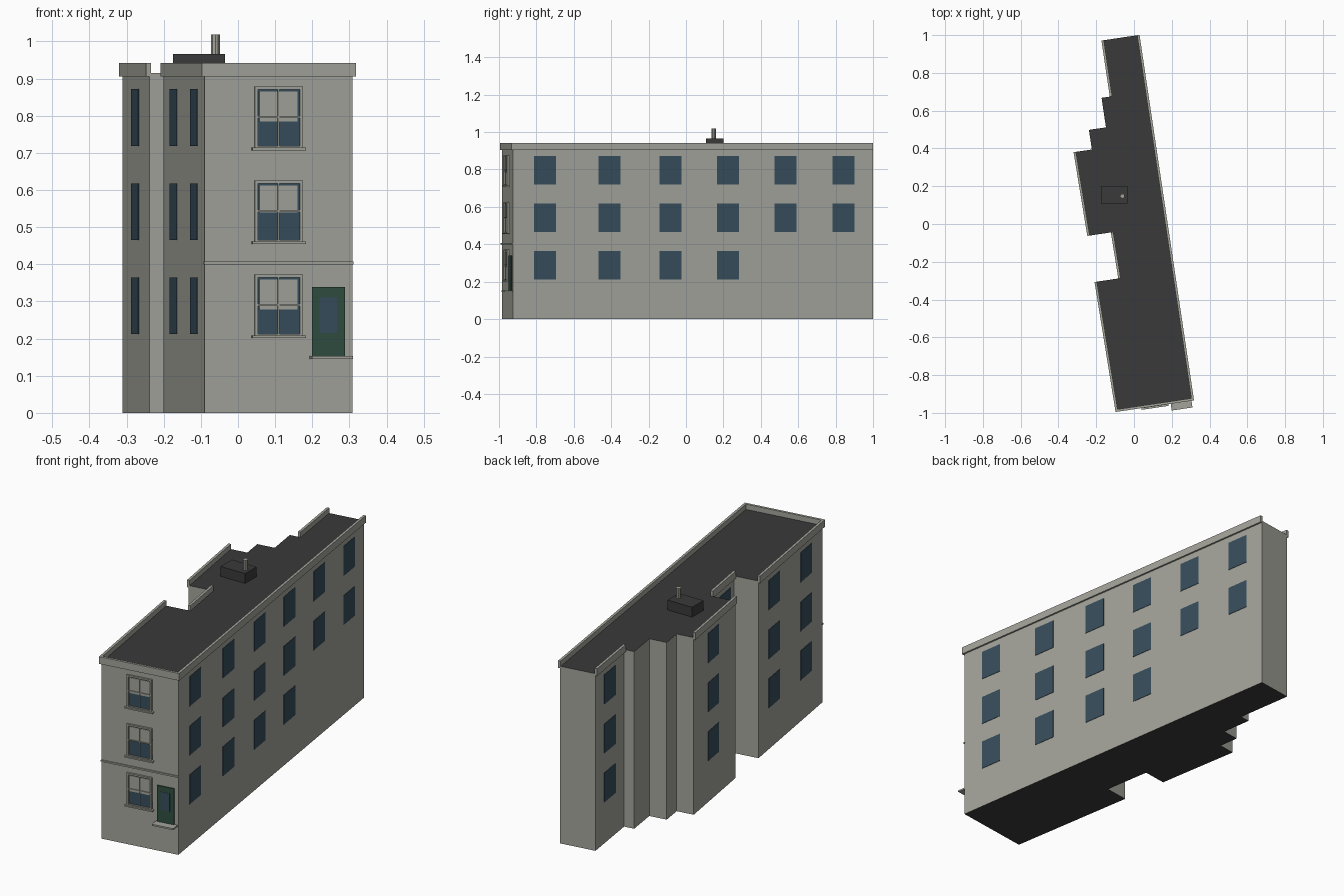
import bpy, bmesh, math
from mathutils import Vector

if "Cube" in bpy.data.objects:
    bpy.data.objects.remove(bpy.data.objects["Cube"])

# ---------- materials ----------
def mat(name, rgb):
    m = bpy.data.materials.new(name)
    m.diffuse_color = (*rgb, 1)
    m.use_nodes = True
    m.node_tree.nodes["Principled BSDF"].inputs["Base Color"].default_value = m.diffuse_color
    return m

STONE = mat("stone grey", (0.37, 0.37, 0.33))
ROOF = mat("roof dark grey", (0.042, 0.042, 0.042))
GLASS = mat("window blue", (0.038, 0.074, 0.105))
GREEN = mat("door green", (0.028, 0.076, 0.052))

# ---------- footprint, counter-clockwise, in the building's turned frame ----------
ANG = math.radians(8.45)
U = Vector((math.cos(ANG), math.sin(ANG)))
V = Vector((-math.sin(ANG), math.cos(ANG)))
ORIGIN = Vector((-0.09, -0.985))
LOCAL = [(0, 0), (.402, 0), (.401, 1.947), (.215, 1.947), (.215, 1.647),
         (.162, 1.647), (.162, 1.489), (.071, 1.489), (.071, 1.384),
         (-.018, 1.384), (-.011, .935), (.115, .935), (.118, .688), (-.009, .688)]
P = [ORIGIN + U * u + V * v for u, v in LOCAL]
WALL_TOP, PARAPET_LOW, PARAPET_TOP = .915, .905, .942

def finish(name, bm, *mats):
    bmesh.ops.recalc_face_normals(bm, faces=bm.faces)
    me = bpy.data.meshes.new(name)
    bm.to_mesh(me)
    bm.free()
    for m in mats:
        me.materials.append(m)
    ob = bpy.data.objects.new(name, me)
    bpy.context.collection.objects.link(ob)
    return ob

def slab(bm, edge, s0, s1, d0, d1, z0, z1):
    """Box along a wall: s = distance along it, d = distance outward."""
    a, b = P[edge], P[(edge + 1) % len(P)]
    t = (b - a).normalized()
    n = Vector((t.y, -t.x))
    ring = [a + t * s + n * d for s, d in ((s0, d0), (s1, d0), (s1, d1), (s0, d1))]
    lo = [bm.verts.new((p.x, p.y, z0)) for p in ring]
    hi = [bm.verts.new((p.x, p.y, z1)) for p in ring]
    bm.faces.new(lo)
    bm.faces.new(hi)
    for i in range(4):
        j = (i + 1) % 4
        bm.faces.new((lo[i], lo[j], hi[j], hi[i]))

def length(edge):
    return (P[(edge + 1) % len(P)] - P[edge]).length

# ---------- walls with flat roof ----------
bm = bmesh.new()
base = bm.faces.new([bm.verts.new((p.x, p.y, 0)) for p in P])
ext = bmesh.ops.extrude_face_region(bm, geom=[base], use_keep_orig=True)
for v in ext["geom"]:
    if isinstance(v, bmesh.types.BMVert):
        v.co.z = WALL_TOP
bm.normal_update()
for f in bm.faces:
    f.material_index = 1 if abs(f.normal.z) > .5 else 0
finish("building_walls", bm, STONE, ROOF)

# ---------- parapet along the front, right and longer left walls ----------
FRONT, RIGHT, BACK_LEFT, MID_LEFT, NOTCH, FRONT_LEFT = 0, 1, 3, 9, 11, 13
OV = .009
bm = bmesh.new()
slab(bm, FRONT, -OV, length(FRONT) + OV, -.004, OV, PARAPET_LOW, PARAPET_TOP)
for e in (RIGHT, BACK_LEFT, MID_LEFT, NOTCH, FRONT_LEFT):
    slab(bm, e, 0, length(e), -.004, OV, PARAPET_LOW, PARAPET_TOP)
finish("parapet", bm, STONE)

# ---------- string course on the front ----------
bm = bmesh.new()
slab(bm, FRONT, -.002, length(FRONT) + .002, -.002, .006, .4, .408)
finish("string_course", bm, STONE)

# ---------- plain side windows ----------
ROWS = [(.213, .365), (.466, .617), (.719, .872)]
bm = bmesh.new()
for col, y in enumerate((-.754, -.409, -.083, .224, .532, .842)):
    s = (y + .9265) / math.cos(ANG)
    for row, (z0, z1) in enumerate(ROWS):
        if row > 0 or col < 4:
            slab(bm, RIGHT, s - .059, s + .059, -.002, .002, z0, z1)
finish("right_windows", bm, GLASS)

bm = bmesh.new()
# wall, position of its far end, window centres measured from the front
for e, v_far, centres in ((BACK_LEFT, 1.947, (1.796,)), (MID_LEFT, 1.384, (1.172,)),
                          (NOTCH, .935, (.785,)), (FRONT_LEFT, .688, (.52, .178))):
    for c in centres:
        # edges with index order run from the back toward the front
        s = v_far - c
        for z0, z1 in ROWS:
            slab(bm, e, s - .059, s + .059, -.002, .002, z0, z1)
finish("left_windows", bm, GLASS)

# ---------- front sash windows ----------
def fx(x):
    return (x + .09) / math.cos(ANG)

L, R = fx(.044), fx(.173)
MID = (L + R) / 2
frame, glass, blind, sill = (bmesh.new() for _ in range(4))
for z0, blind_low in ((.208, .278), (.461, .54), (.714, .785)):
    z1 = z0 + .164
    slab(glass, FRONT, L, R, -.002, .002, z0, z1)
    slab(blind, FRONT, L + .013, R - .013, .002, .004, blind_low, z1 - .013)
    for a, b in ((L, L + .008), (R - .008, R)):               # side posts
        slab(frame, FRONT, a, b, 0, .01, z0, z1)
    slab(frame, FRONT, L + .008, R - .008, 0, .01, z1 - .008, z1)
    slab(frame, FRONT, L + .008, R - .008, 0, .008, z0, z0 + .005)
    slab(frame, FRONT, MID - .0025, MID + .0025, 0, .007, z0, z1 - .008)
    slab(frame, FRONT, L + .008, R - .008, 0, .008, z0 + .08, z0 + .085)
    slab(sill, FRONT, fx(.037), fx(.181), 0, .018, z0 - .007, z0)
finish("front_window_frames", frame, STONE)
finish("front_window_glass", glass, GLASS)
finish("front_window_blinds", blind, STONE)
finish("front_window_sills", sill, STONE)

# ---------- door, its glass panel and step ----------
bm = bmesh.new()
slab(bm, FRONT, fx(.199), fx(.287), -.002, .006, .153, .339)
finish("front_door", bm, GREEN)
bm = bmesh.new()
slab(bm, FRONT, fx(.219), fx(.266), .004, .007, .215, .31)
finish("door_glass", bm, GLASS)
bm = bmesh.new()
slab(bm, FRONT, fx(.193), fx(.303), 0, .045, .145, .153)
finish("door_step", bm, STONE)

# ---------- roof box and chimney pipe ----------
bpy.ops.mesh.primitive_cube_add(size=1, location=(-.105, .154, .938))
box = bpy.context.object
box.name = "roof_box"
box.scale = (.14, .092, .056)
box.data.materials.append(ROOF)
bpy.ops.mesh.primitive_cylinder_add(vertices=10, radius=.0125, depth=.06,
                                    location=(-.061, .148, .988))
pipe = bpy.context.object
pipe.name = "chimney_pipe"
pipe.data.materials.append(STONE)
